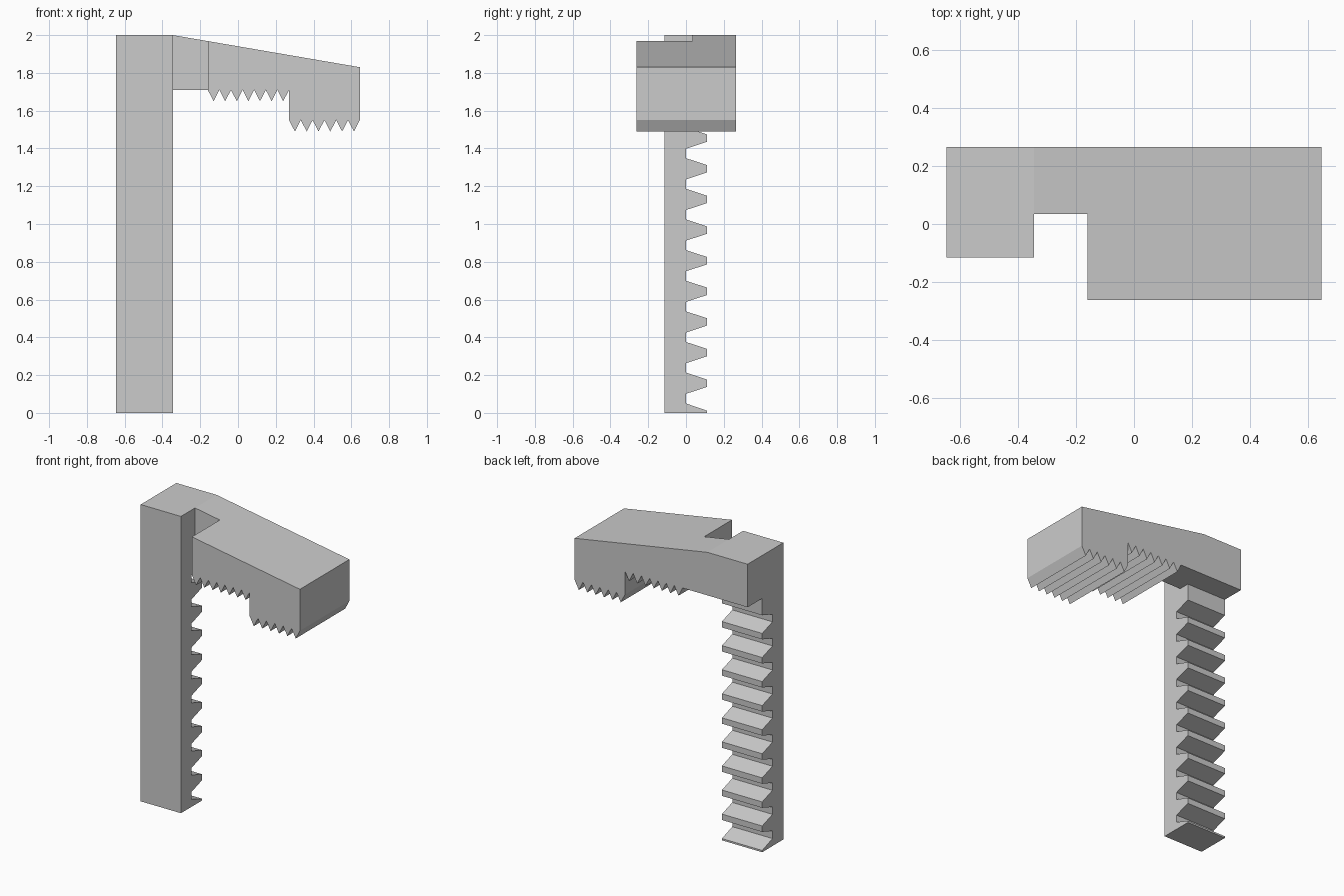
import bpy
import bmesh
from mathutils import Vector

old = bpy.data.objects.get("Cube")
if old:
    bpy.data.objects.remove(old, do_unlink=True)

grey = bpy.data.materials.new("plain grey")
grey.use_nodes = True
COLOUR = (0.6, 0.6, 0.6, 1)
grey.diffuse_color = COLOUR
grey.node_tree.nodes["Principled BSDF"].inputs["Base Color"].default_value = COLOUR


def prism(name, outline, place, start, end):
    """Extrude a 2D outline; place(a, b, depth) gives the 3D point."""
    bm = bmesh.new()
    base = bm.faces.new([bm.verts.new(place(a, b, start)) for a, b in outline])
    grown = bmesh.ops.extrude_face_region(bm, geom=[base], use_keep_orig=True)
    shift = Vector(place(0, 0, end)) - Vector(place(0, 0, start))
    bmesh.ops.translate(bm, vec=shift,
                        verts=[g for g in grown["geom"] if isinstance(g, bmesh.types.BMVert)])
    bmesh.ops.recalc_face_normals(bm, faces=bm.faces)
    mesh = bpy.data.meshes.new(name)
    bm.to_mesh(mesh)
    bm.free()
    mesh.materials.append(grey)
    obj = bpy.data.objects.new(name, mesh)
    bpy.context.collection.objects.link(obj)
    return obj


def zigzag(x0, x1, root, tip, count):
    """Pointed teeth hanging below a root line."""
    step = (x1 - x0) / count
    points = [(x0, root)]
    for i in range(count):
        points += [(x0 + (i + 0.5) * step, tip), (x0 + (i + 1) * step, root)]
    return points


LEFT, RIGHT, POST_X, JAW_X = -0.645, 0.645, -0.345, -0.16
FRONT, BACK, POST_FRONT, TOOTH_Y = -0.262, 0.265, -0.115, 0.11
UNDER, TOP = 1.71, 2.0

# Toothed post: a rack profile with blunt teeth on the back
PITCH, ROOT, TIP = 0.1622, 0.056, 0.02
rack = [(POST_FRONT, 0), (TOOTH_Y, 0), (TOOTH_Y, 0.012), (0, 0.05)]
for i in range(8):
    mid = 0.157 + i * PITCH
    rack += [(0, mid - ROOT), (TOOTH_Y, mid - TIP), (TOOTH_Y, mid + TIP), (0, mid + ROOT)]
for mid in (0.157 + 8 * PITCH,):
    rack += [(0, mid - ROOT), (TOOTH_Y, mid - TIP), (TOOTH_Y, mid + TIP), (0, mid + ROOT)]
# topmost tooth runs straight up into the arm
mid = 0.157 + 9 * PITCH
rack += [(0, mid - ROOT), (TOOTH_Y, mid - TIP), (TOOTH_Y, UNDER), (POST_FRONT, UNDER)]
prism("toothed_post", rack, lambda y, z, x: (x, y, z), LEFT, POST_X)

# Arm with sloping top and two stepped rows of gripping teeth
side = [(LEFT, TOP), (LEFT, UNDER)]
side += zigzag(JAW_X, 0.27, UNDER, 1.65, 7)
side += zigzag(0.27, RIGHT, 1.55, 1.49, 6)
side += [(RIGHT, 1.83), (POST_X, TOP)]
arm = prism("gripping_arm", side, lambda x, z, y: (x, y, z), FRONT, BACK)

# Notch between post and jaw, cut through from the front
notch = [(-1, -1), (JAW_X, -1), (JAW_X, 0.035), (POST_X, 0.035),
         (POST_X, POST_FRONT), (-1, POST_FRONT)]
cutter = prism("notch_cutter", notch, lambda x, y, z: (x, y, z), 1, 3)
cutter.hide_render = True
cut = arm.modifiers.new("notch", "BOOLEAN")
cut.operation, cut.solver, cut.object = "DIFFERENCE", "EXACT", cutter
bpy.context.view_layer.objects.active = arm
bpy.ops.object.modifier_apply(modifier=cut.name)
bpy.data.objects.remove(cutter, do_unlink=True)
